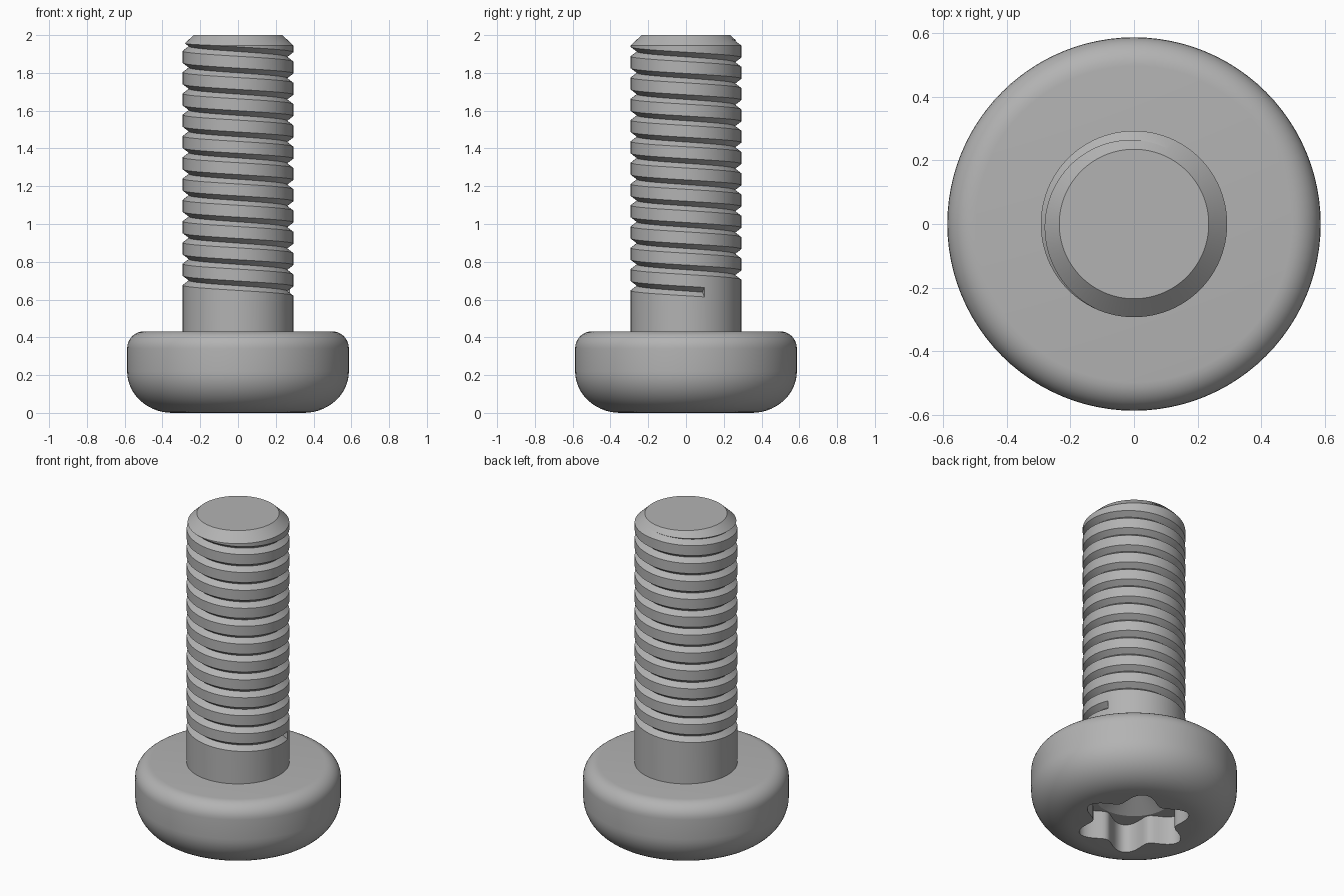
import bpy
from math import sin, cos, pi, radians

old = bpy.data.objects.get("Cube")
if old:
    bpy.data.objects.remove(old)

SEG = 96
HEAD_R, HEAD_H = 0.587, 0.432
SHANK_R, TOP = 0.293, 2.0
PITCH, GROOVE_W, GROOVE_D = 0.1127, 0.05, 0.033
START_ANGLE, START_Z = radians(19.5), 0.639

steel = bpy.data.materials.new("grey_steel")
steel.use_nodes = True
grey = (0.45, 0.45, 0.45, 1)
steel.diffuse_color = grey
steel.node_tree.nodes["Principled BSDF"].inputs["Base Color"].default_value = grey


def loft(name, rings):
    """Skin a list of equal closed rings and cap both ends."""
    n = len(rings[0])
    verts = [p for ring in rings for p in ring]
    faces = [(r * n + i, r * n + (i + 1) % n, (r + 1) * n + (i + 1) % n, (r + 1) * n + i)
             for r in range(len(rings) - 1) for i in range(n)]
    faces.append(tuple(reversed(range(n))))
    faces.append(tuple(range(len(verts) - n, len(verts))))
    mesh = bpy.data.meshes.new(name)
    mesh.from_pydata(verts, [], faces)
    mesh.materials.append(steel)
    obj = bpy.data.objects.new(name, mesh)
    bpy.context.collection.objects.link(obj)
    return obj


def ring(radius, z):
    """Horizontal ring; radius may be a number or a function of the angle."""
    pts = []
    for i in range(SEG):
        a = 2 * pi * i / SEG
        r = radius(a) if callable(radius) else radius
        pts.append((r * cos(a), r * sin(a), z))
    return pts


def arc(cx, cz, rx, rz, a0, a1, steps):
    angles = [radians(a0 + (a1 - a0) * i / steps) for i in range(steps + 1)]
    return [(cx + rx * cos(a), cz + rz * sin(a)) for a in angles]


def cut(target, cutter):
    mod = target.modifiers.new("cut", 'BOOLEAN')
    mod.operation, mod.solver, mod.object = 'DIFFERENCE', 'EXACT', cutter
    bpy.context.view_layer.objects.active = target
    bpy.ops.object.modifier_apply(modifier=mod.name)
    bpy.data.objects.remove(cutter)


def smooth(obj):
    bpy.ops.object.select_all(action='DESELECT')
    obj.select_set(True)
    bpy.context.view_layer.objects.active = obj
    bpy.ops.object.shade_smooth_by_angle(angle=radians(25))


# Rounded pan head
profile = arc(HEAD_R - 0.24, 0.22, 0.24, 0.22, -90, 0, 14)
profile += arc(HEAD_R - 0.09, HEAD_H - 0.09, 0.09, 0.09, 0, 90, 8)
head = loft("head", [ring(r, z) for r, z in profile])

# Six-lobed drive recess with a conical bottom
star = lambda a: 0.283 + 0.047 * cos(6 * a)
cut(head, loft("recess_cutter", [ring(star, -0.05), ring(star, 0.18)]))
cut(head, loft("cone_cutter", [ring(0.225, 0.15), ring(0.225, 0.18), ring(0.05, 0.28)]))
smooth(head)

# Shank with chamfered tip
shank = loft("threaded_shank", [ring(SHANK_R, HEAD_H - 0.03), ring(SHANK_R, 1.945),
                                ring(0.235, TOP)])

# Helical V groove, winding down as the angle grows
steps = int((TOP + 0.06 - START_Z) / PITCH * SEG)
section = [(SHANK_R - GROOVE_D, 0), (SHANK_R + 0.02, 0.5), (SHANK_R + 0.02, -0.5)]
spread = GROOVE_W * (GROOVE_D + 0.02) / GROOVE_D
rings = []
for i in range(steps + 1):
    a = START_ANGLE - 2 * pi * i / SEG
    z = START_Z + PITCH * i / SEG
    rings.append([(r * cos(a), r * sin(a), z + k * spread) for r, k in section])
groove = loft("groove_cutter", rings)
bpy.context.view_layer.objects.active = groove
bpy.ops.object.mode_set(mode='EDIT')
bpy.ops.mesh.select_all(action='SELECT')
bpy.ops.mesh.normals_make_consistent(inside=False)
bpy.ops.object.mode_set(mode='OBJECT')
cut(shank, groove)
smooth(shank)
